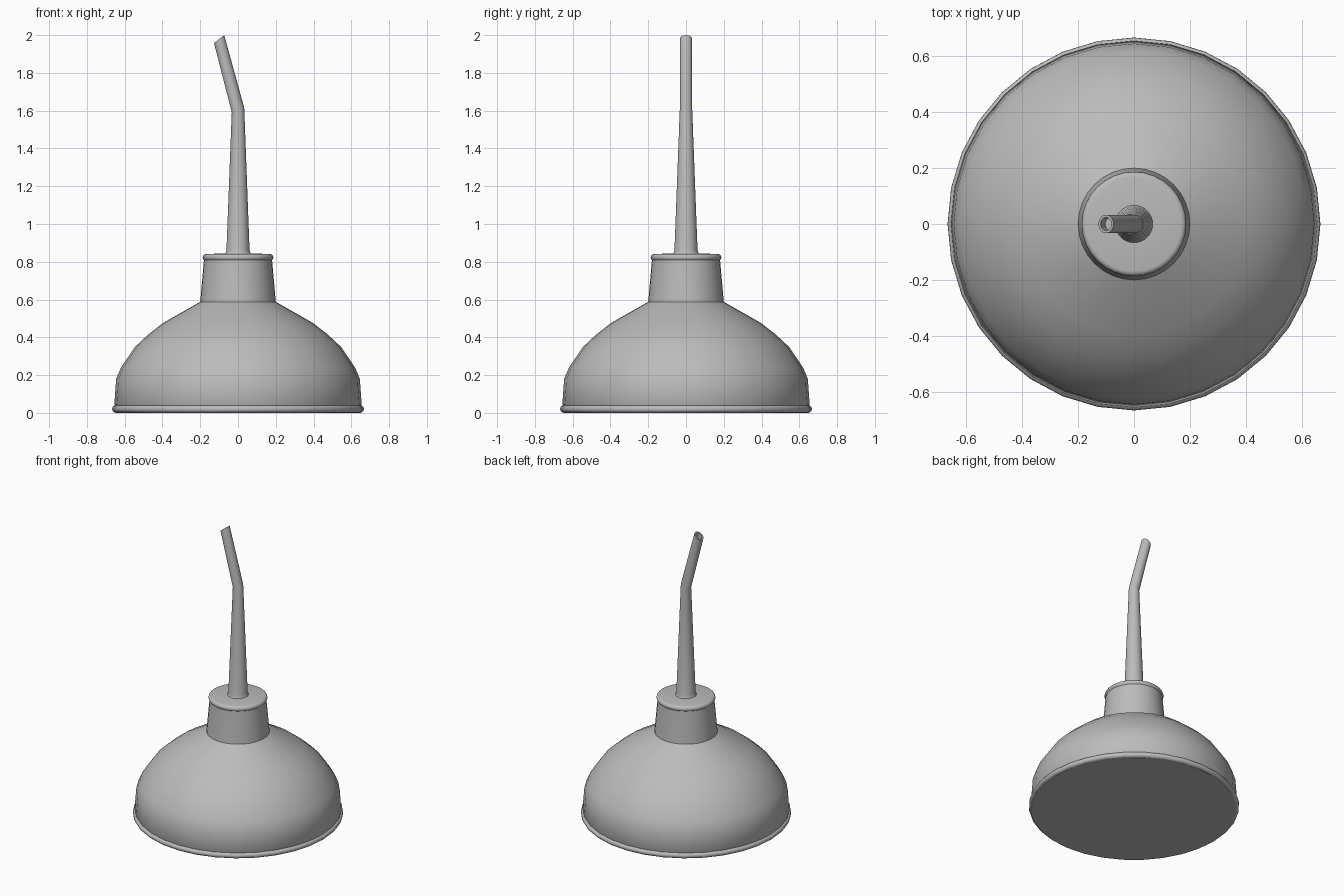
import bpy
import bmesh
import math

SIDES = 32

cube = bpy.data.objects.get("Cube")
if cube:
    bpy.data.objects.remove(cube, do_unlink=True)

grey = bpy.data.materials.new("grey metal")
grey.use_nodes = True
GREY = (0.5, 0.5, 0.5, 1)
grey.diffuse_color = GREY
grey.node_tree.nodes["Principled BSDF"].inputs["Base Color"].default_value = GREY


def loft(name, rings, cap_start=False, cap_end=False, angle=35):
    """Skin rings given as (centre x, centre z, x radius, y radius, z rise)."""
    bm = bmesh.new()
    loops = []
    for cx, cz, rx, ry, rise in rings:
        loop = []
        for i in range(SIDES):
            a = 2 * math.pi * i / SIDES
            c, s = math.cos(a), math.sin(a)
            loop.append(bm.verts.new((cx + rx * c, ry * s, cz + rise * c)))
        loops.append(loop)
    for low, high in zip(loops, loops[1:]):
        for i in range(SIDES):
            j = (i + 1) % SIDES
            bm.faces.new((low[i], low[j], high[j], high[i]))
    if cap_start:
        bm.faces.new(loops[0][::-1])
    if cap_end:
        bm.faces.new(loops[-1])
    mesh = bpy.data.meshes.new(name)
    bm.to_mesh(mesh)
    bm.free()
    mesh.materials.append(grey)
    obj = bpy.data.objects.new(name, mesh)
    bpy.context.collection.objects.link(obj)
    bpy.ops.object.select_all(action="DESELECT")
    obj.select_set(True)
    bpy.context.view_layer.objects.active = obj
    bpy.ops.object.shade_smooth_by_angle(angle=math.radians(angle))
    return obj


def lathe(name, profile, **caps):
    return loft(name, [(0, z, r, r, 0) for r, z in profile], **caps)


def bead(radius, z, size, start, end, steps=6):
    """Half-round rolled edge as profile points."""
    angles = [math.radians(start + (end - start) * i / steps) for i in range(steps + 1)]
    return [(radius + size * math.cos(a), z + size * math.sin(a)) for a in angles]


# Domed reservoir with rolled bottom rim
wall = [(0.655, 0.042), (0.645, 0.18)]
dome = [(0.62, 0.24), (0.545, 0.35), (0.475, 0.415), (0.397, 0.476), (0.2, 0.588)]
lathe("reservoir", [(0.648, 0)] + bead(0.648, 0.02, 0.019, -90, 75) + wall + dome,
      cap_start=True)

# Tapered neck with rolled collar and flat cap
lathe("neck", [(0.2, 0.588), (0.181, 0.802)] + bead(0.169, 0.823, 0.018, -50, 90)
      + [(0.06, 0.845)], cap_end=True)

# Tapered spout: flared foot, straight run, bend, slanted hollow tip
loft("spout", [
    (0, 0.842, 0.068, 0.068, 0),
    (0, 0.852, 0.064, 0.064, 0),
    (0, 0.866, 0.061, 0.061, 0),
    (0, 1.603, 0.033, 0.033, 0.012),
    (-0.1, 1.979, 0.027, 0.033, 0.021),
    (-0.1, 1.979, 0.019, 0.023, 0.015),
    (-0.083, 1.915, 0.02, 0.023, 0.005),
], cap_end=True, angle=30)
